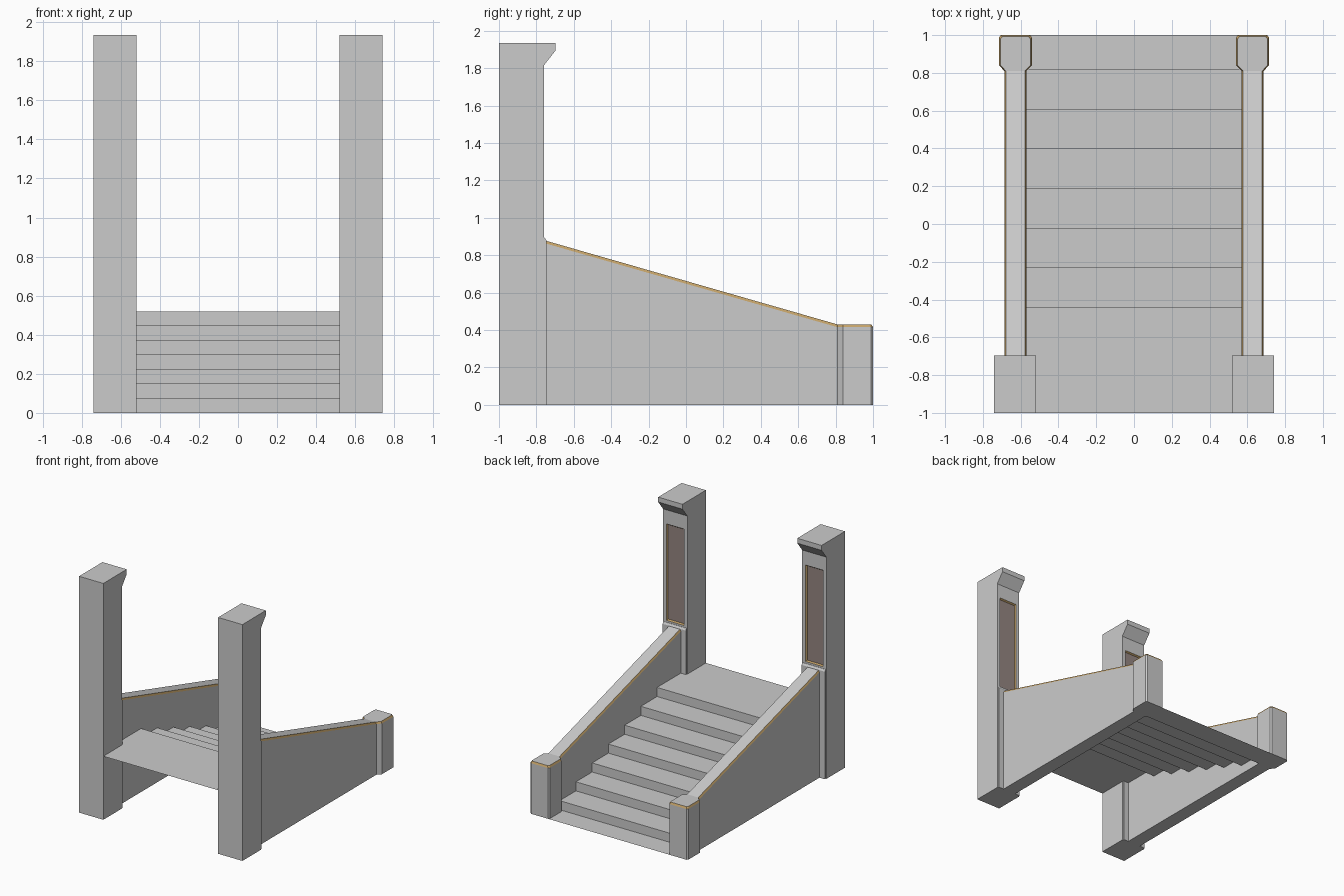
import bpy, bmesh

if "Cube" in bpy.data.objects:
    bpy.data.objects.remove(bpy.data.objects["Cube"])

def material(name, col):
    m = bpy.data.materials.new(name)
    m.diffuse_color = (*col, 1)
    m.use_nodes = True
    m.node_tree.nodes["Principled BSDF"].inputs["Base Color"].default_value = m.diffuse_color
    return m

STONE = material("stone", (0.8, 0.8, 0.8))
GOLD = material("gold_trim", (0.55, 0.36, 0.14))
BROWN = material("panel_brown", (0.30, 0.24, 0.22))

def finish(bm, name, mirror=True, mats=(STONE, GOLD, BROWN)):
    me = bpy.data.meshes.new(name)
    bm.to_mesh(me)
    bm.free()
    for m in mats:
        me.materials.append(m)
    ob = bpy.data.objects.new(name, me)
    bpy.context.collection.objects.link(ob)
    if mirror:
        ob.modifiers.new("mirror", 'MIRROR').use_mirror_merge = False
    return ob

def extrude_profile(bm, pts, x0, x1, caps=True):
    """Sweep a (y, z) profile along x; closed with caps, or an open sheet."""
    a = [bm.verts.new((x0, y, z)) for y, z in pts]
    b = [bm.verts.new((x1, y, z)) for y, z in pts]
    n = len(pts)
    for i in range(n if caps else n - 1):
        j = (i + 1) % n
        bm.faces.new((a[i], b[i], b[j], a[j]))
    if caps:
        bm.faces.new(a)
        bm.faces.new(b)
    bmesh.ops.recalc_face_normals(bm, faces=bm.faces)

# stairs: open zig-zag sheet, descending toward +y
STEPS, RISE = 7, 0.52 / 7
pts, z = [(-1.0, 0.52)], 0.52
for i in range(STEPS):
    y = -0.44 + 0.21 * i
    pts.append((y, z))
    z = max(z - RISE, 0)
    pts.append((y, z))
pts.append((1.0, 0.0))
bm = bmesh.new()
extrude_profile(bm, pts, -0.572, 0.572, caps=False)
for f in bm.faces:
    f.normal_update()
    if f.normal.z + f.normal.y < 0:
        f.normal_flip()
finish(bm, "stair_treads", mirror=False, mats=(STONE,))

# tall posts with an overhanging cap and a recessed panel
bm = bmesh.new()
extrude_profile(bm, [(-1, 0), (-0.76, 0), (-0.76, 1.815), (-0.697, 1.895),
                     (-0.697, 1.935), (-1, 1.935)], 0.52, 0.74)
for co, no in [((0, 0, 0.91), (0, 0, 1)), ((0, 0, 1.70), (0, 0, 1)),
               ((0.55, 0, 0), (1, 0, 0)), ((0.71, 0, 0), (1, 0, 0))]:
    bmesh.ops.bisect_plane(bm, geom=bm.verts[:] + bm.edges[:] + bm.faces[:],
                           plane_co=co, plane_no=no)
for f in bm.faces:
    c = f.calc_center_median()
    if abs(c.y + 0.76) < 0.001 and abs(c.x - 0.63) < 0.01 and 0.95 < c.z < 1.65:
        panel = f
rim = bmesh.ops.inset_individual(bm, faces=[panel], thickness=0.012, depth=-0.012)
for f in rim["faces"]:
    f.material_index = 1
panel.material_index = 2
finish(bm, "tall_post")

# shallow plinth where the side wall meets the post
bm = bmesh.new()
extrude_profile(bm, [(-0.77, 0), (-0.747, 0), (-0.747, 0.88), (-0.757, 0.895),
                     (-0.77, 0.895)], 0.525, 0.735)
finish(bm, "post_plinth")

# sloping side wall that widens into a low end post, with a bevelled gold trim
CX = 0.628
OUTLINE = [(0.058, -0.765), (0.058, 0.81), (0.087, 0.84), (0.087, 0.988), (0.077, 1.0)]

def top_z(y):
    return 0.43 + max(0, 0.81 - y) * 0.287

bm = bmesh.new()

def ring(zf, inset):
    def vert(s, w, y):
        yy = y - inset if y > 0.9 else y
        return bm.verts.new((CX + s * (w - inset), yy, zf(y)))
    right = [vert(1, w, y) for w, y in OUTLINE]
    left = [vert(-1, w, y) for w, y in OUTLINE]
    return right, left

rings = [ring(lambda y: 0, 0), ring(lambda y: top_z(y) - 0.015, 0), ring(top_z, 0.008)]
for k in (0, 1):
    lo, hi = (r[0] + r[1][::-1] for r in rings[k:k + 2])
    n = len(lo)
    for i in range(n):
        j = (i + 1) % n
        f = bm.faces.new((lo[i], lo[j], hi[j], hi[i]))
        f.material_index = 1 if k == 1 and i != n - 1 else 0
for right, left in (rings[0], rings[2]):
    for i in range(len(OUTLINE) - 1):
        bm.faces.new((right[i], right[i + 1], left[i + 1], left[i]))
bmesh.ops.recalc_face_normals(bm, faces=bm.faces)
finish(bm, "side_wall")
